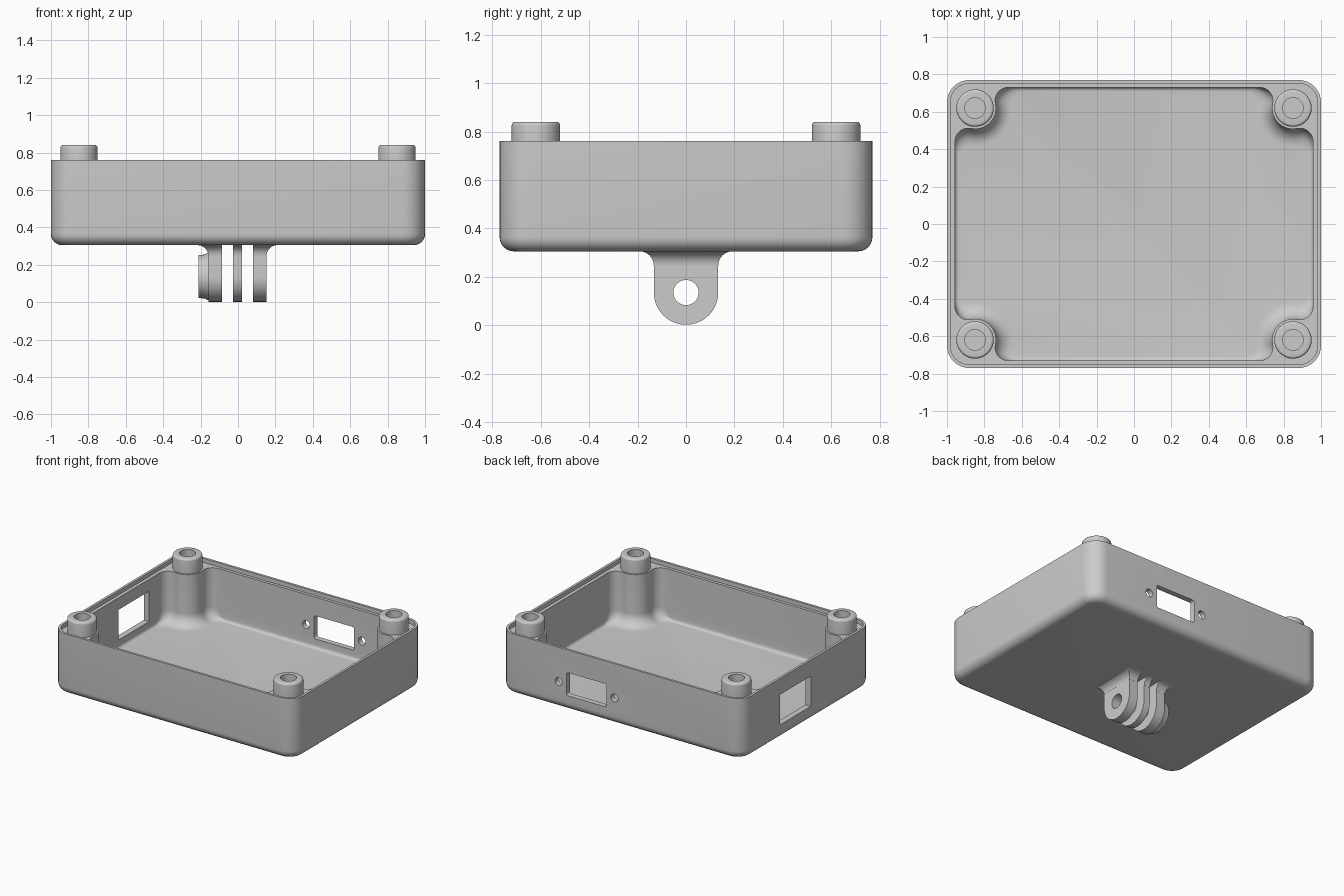
import bpy
import bmesh
from math import sin, cos, pi, sqrt, atan2, hypot
from mathutils import Vector

cube = bpy.data.objects.get("Cube")
if cube:
    bpy.data.objects.remove(cube, do_unlink=True)

grey = bpy.data.materials.new("light_grey_plastic")
grey.use_nodes = True
COLOUR = (0.6, 0.6, 0.6, 1)
grey.diffuse_color = COLOUR
grey.node_tree.nodes["Principled BSDF"].inputs["Base Color"].default_value = COLOUR


# ---------- helpers ----------
def loft(name, rings):
    """Closed solid through rings with equal point counts."""
    bm = bmesh.new()
    loops = [[bm.verts.new(p) for p in ring] for ring in rings]
    n = len(loops[0])
    for a, b in zip(loops, loops[1:]):
        for i in range(n):
            j = (i + 1) % n
            bm.faces.new((a[i], a[j], b[j], b[i]))
    bm.faces.new(loops[0])
    bm.faces.new(loops[-1])
    bmesh.ops.recalc_face_normals(bm, faces=bm.faces)
    mesh = bpy.data.meshes.new(name)
    bm.to_mesh(mesh)
    bm.free()
    mesh.materials.append(grey)
    obj = bpy.data.objects.new(name, mesh)
    bpy.context.collection.objects.link(obj)
    return obj


def arc(cx, cy, r, a0, a1, n):
    return [(cx + r * cos(a0 + (a1 - a0) * i / n),
             cy + r * sin(a0 + (a1 - a0) * i / n)) for i in range(n + 1)]


def rounded_rect(hx, hy, r, n=8):
    pts = []
    for k, (sx, sy) in enumerate(((1, 1), (-1, 1), (-1, -1), (1, -1))):
        pts += arc(sx * (hx - r), sy * (hy - r), r, k * pi / 2, (k + 1) * pi / 2, n)
    return pts


def circle(r, n=48):
    return arc(0, 0, r, 0, 2 * pi * (n - 1) / n, n - 1)


def at_z(pts, z, cx=0, cy=0):
    return [(x + cx, y + cy, z) for x, y in pts]


def at_x(pts, x, cz=0):
    return [(x, y, z + cz) for y, z in pts]


def at_y(pts, y, cx, cz):
    return [(px + cx, y, pz + cz) for px, pz in pts]


def combine(obj, other, operation):
    """Apply a boolean and discard the tool object."""
    other.hide_render = True
    mod = obj.modifiers.new("boolean", "BOOLEAN")
    mod.operation = operation
    mod.solver = "EXACT"
    mod.object = other
    bpy.context.view_layer.objects.active = obj
    bpy.ops.object.modifier_apply(modifier=mod.name)
    bpy.data.objects.remove(other, do_unlink=True)


def cove(h, r):
    """Horizontal reach of a concave fillet at height h above its flat."""
    return r - sqrt(max(0, r * r - (r - h) ** 2)) if h < r else 0


# ---------- enclosure tray ----------
BOTTOM, FLOOR, LEDGE, RIM, TOP = 0.305, 0.35, 0.73, 0.76, 0.84
POST_X, POST_Y = 0.85, 0.62
CORNERS = [(sx * POST_X, sy * POST_Y) for sx in (-1, 1) for sy in (-1, 1)]

EDGE = 0.06
rings = []
for i in range(9):
    t = pi / 2 * i / 8
    inset = EDGE * (1 - sin(t))
    rings.append(at_z(rounded_rect(1 - inset, 0.77 - inset, 0.12 - inset),
                      BOTTOM + EDGE * (1 - cos(t))))
rings.append(at_z(rounded_rect(1, 0.77, 0.12), RIM))
tray = loft("tray", rings)


# cavity that wraps round the corner posts, flaring at the floor
def cavity_outline(wall_inset, post_r, f=0.07):
    wx, wy = 0.957 - wall_inset, 0.73 - wall_inset
    reach = post_r + f
    ax, bx = wx - f, POST_X - sqrt(reach ** 2 - (wy - f - POST_Y) ** 2)
    ay, by = POST_Y - sqrt(reach ** 2 - (ax - POST_X) ** 2), wy - f
    start = atan2(ay - POST_Y, ax - POST_X)
    end = atan2(by - POST_Y, bx - POST_X) - 2 * pi
    q = arc(ax, ay, f, 0, start + pi, 8)
    q += arc(POST_X, POST_Y, post_r, start, end, 14)[1:-1]
    q += arc(bx, by, f, end + pi, pi / 2, 8)
    return (q + [(-x, y) for x, y in reversed(q)] + [(-x, -y) for x, y in q]
            + [(x, -y) for x, y in reversed(q)])


FLARE = 0.09
rings = []
for i in range(11):
    h = FLARE * (1 - cos(pi / 2 * i / 10))
    rings.append(at_z(cavity_outline(cove(h, 0.02), 0.112 + cove(h, FLARE)), FLOOR + h))
rings.append(at_z(cavity_outline(0, 0.112), 0.9))
combine(tray, loft("cavity_cutter", rings), "DIFFERENCE")

# stepped lip inside the rim
lip = rounded_rect(0.982, 0.752, 0.102)
combine(tray, loft("lip_cutter", [at_z(lip, LEDGE), at_z(lip, 0.9)]), "DIFFERENCE")

# screw posts with bores
for cx, cy in CORNERS:
    rings = [at_z(circle(0.1), 0.68, cx, cy)]
    for i in range(6):
        t = pi / 2 * i / 5
        rings.append(at_z(circle(0.085 + 0.015 * cos(t)), TOP - 0.015 + 0.015 * sin(t), cx, cy))
    combine(tray, loft("post", rings), "UNION")
    bore = [at_z(circle(0.055), z, cx, cy) for z in (0.5, 0.9)]
    combine(tray, loft("bore_cutter", bore), "DIFFERENCE")

# connector slot and its two screw holes in the back wall
slot = rounded_rect(0.165, 0.086, 0.015, 4)
for shape, cx in ((slot, 0.28), (circle(0.03, 24), 0.05), (circle(0.03, 24), 0.51)):
    cutter = loft("back_cutter", [at_y(shape, y, cx, 0.505) for y in (0.69, 0.85)])
    combine(tray, cutter, "DIFFERENCE")

# rectangular port in the right wall
port = [(-0.04, 0.415), (0.32, 0.415), (0.32, 0.64), (-0.04, 0.64)]
combine(tray, loft("port_cutter", [at_x(port, x) for x in (-1.1, -0.9)]), "DIFFERENCE")

# ---------- hinge mount under the tray ----------
PIVOT, HALF, COVE = 0.135, 0.133, 0.058
tongue = arc(0, PIVOT, HALF, pi, 2 * pi, 32) + [(HALF, 0.32), (-HALF, 0.32)]
mount = []
for name, x0, x1, out0, out1 in (("right_prong", -0.158, -0.085, 1, 0),
                                 ("middle_prong", -0.028, 0.022, 0, 0),
                                 ("left_prong", 0.08, 0.152, 0, 1)):
    prong = loft(name, [at_x(tongue, x0), at_x(tongue, x1)])
    # flared root
    rings = []
    for i in range(9):
        t = pi / 2 * i / 8
        reach, z = COVE * (1 - cos(t)) + 0.0005, BOTTOM - COVE + COVE * sin(t)
        a, b, w = x0 - out0 * reach, x1 + out1 * reach, HALF + reach
        rings.append([(a, -w, z), (b, -w, z), (b, w, z), (a, w, z)])
    rings.append([(x, y, BOTTOM + 0.015) for x, y, z in rings[-1]])
    combine(prong, loft("root", rings), "UNION")
    # nut boss on the outer side
    if name == "right_prong":
        boss = [at_x(circle(r), x, PIVOT + 0.002)
                for x, r in ((-0.12, 0.125), (-0.165, 0.125), (-0.18, 0.117), (-0.21, 0.115))]
        combine(prong, loft("boss", boss), "UNION")
        nut = [at_x(circle(0.09, 6), x, PIVOT) for x in (-0.25, -0.15)]
        combine(prong, loft("nut_cutter", nut), "DIFFERENCE")
    hole = [at_x(circle(0.052, 32), x, PIVOT) for x in (-0.3, 0.3)]
    combine(prong, loft("pivot_cutter", hole), "DIFFERENCE")
    mount.append(prong)

# ---------- smooth shading with crisp edges ----------
bpy.ops.object.select_all(action="DESELECT")
for obj in [tray] + mount:
    obj.select_set(True)
bpy.context.view_layer.objects.active = tray
bpy.ops.object.shade_smooth_by_angle(angle=0.6)
